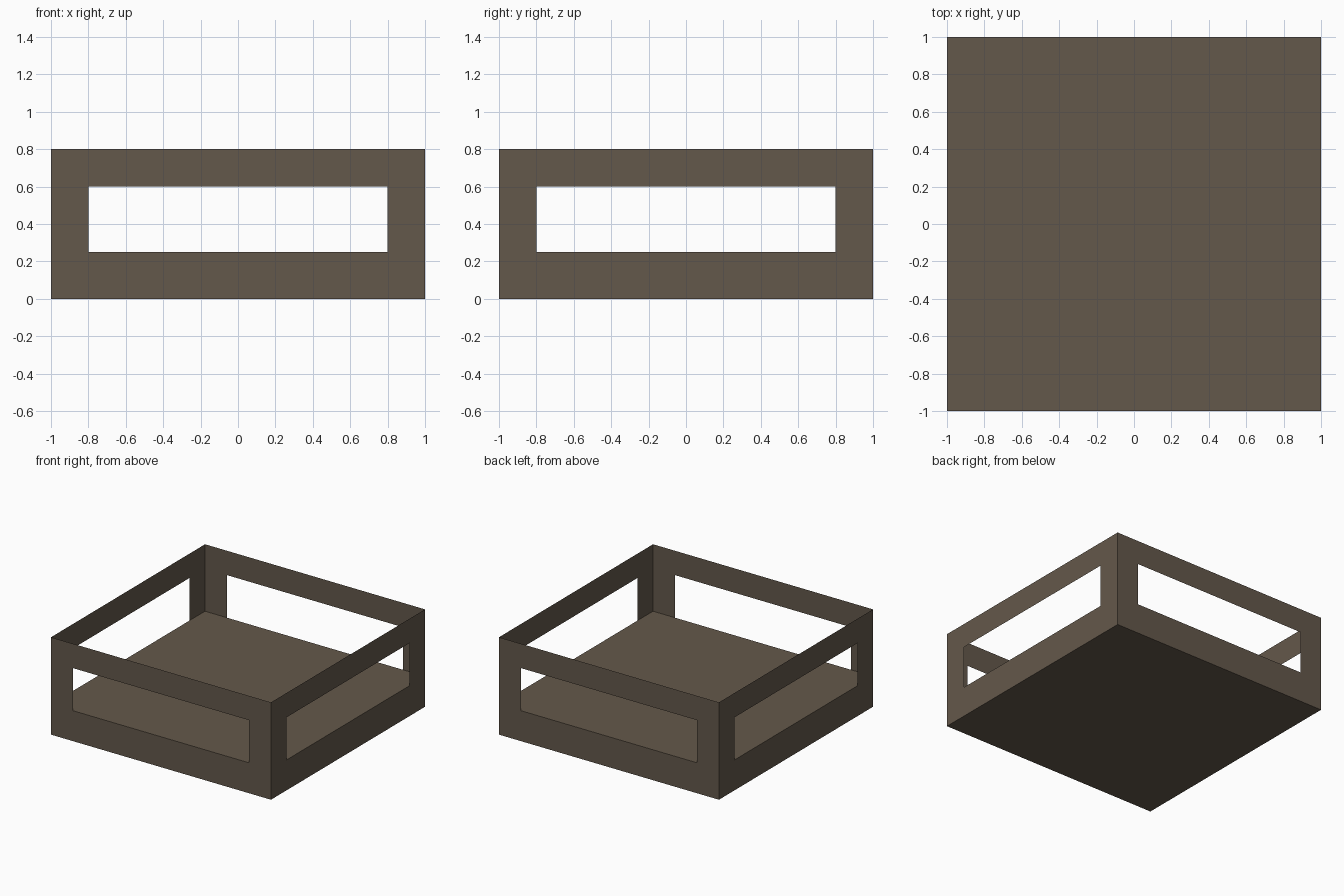
import bpy
import bmesh
from math import pi
from mathutils import Matrix

if "Cube" in bpy.data.objects:
    bpy.data.objects.remove(bpy.data.objects["Cube"])

HEIGHT, FLOOR, WIN_TOP, WIN_X = 0.8, 0.25, 0.6, 0.8

brown = bpy.data.materials.new("dark brown wood")
brown.diffuse_color = (0.127, 0.098, 0.070, 1.0)
brown.use_nodes = True
brown.node_tree.nodes["Principled BSDF"].inputs["Base Color"].default_value = brown.diffuse_color


def finish(bm, name):
    mesh = bpy.data.meshes.new(name)
    bm.to_mesh(mesh)
    bm.free()
    mesh.materials.append(brown)
    obj = bpy.data.objects.new(name, mesh)
    bpy.context.collection.objects.link(obj)
    return obj


# Solid base: its top is the floor of the tray
bm = bmesh.new()
bmesh.ops.create_cube(bm, size=1.0, matrix=Matrix.Translation((0, 0, FLOOR / 2))
                      @ Matrix.Diagonal((2, 2, FLOOR, 1)))
finish(bm, "base")


# Thin wall sheet around a wide window that opens down to the floor
def wall(name, turn):
    bm = bmesh.new()
    xs = (-1, -WIN_X, WIN_X, 1)
    zs = (FLOOR, WIN_TOP, HEIGHT)
    grid = [[bm.verts.new((x, -1, z)) for x in xs] for z in zs]
    for r in range(2):
        for c in range(3):
            if (r, c) != (0, 1):
                bm.faces.new((grid[r][c], grid[r][c + 1],
                              grid[r + 1][c + 1], grid[r + 1][c]))
    bmesh.ops.rotate(bm, verts=bm.verts, cent=(0, 0, 0),
                     matrix=Matrix.Rotation(turn * pi / 2, 3, 'Z'))
    finish(bm, name)


for i, side in enumerate(("front", "right", "back", "left")):
    wall(side + "_wall", i)
